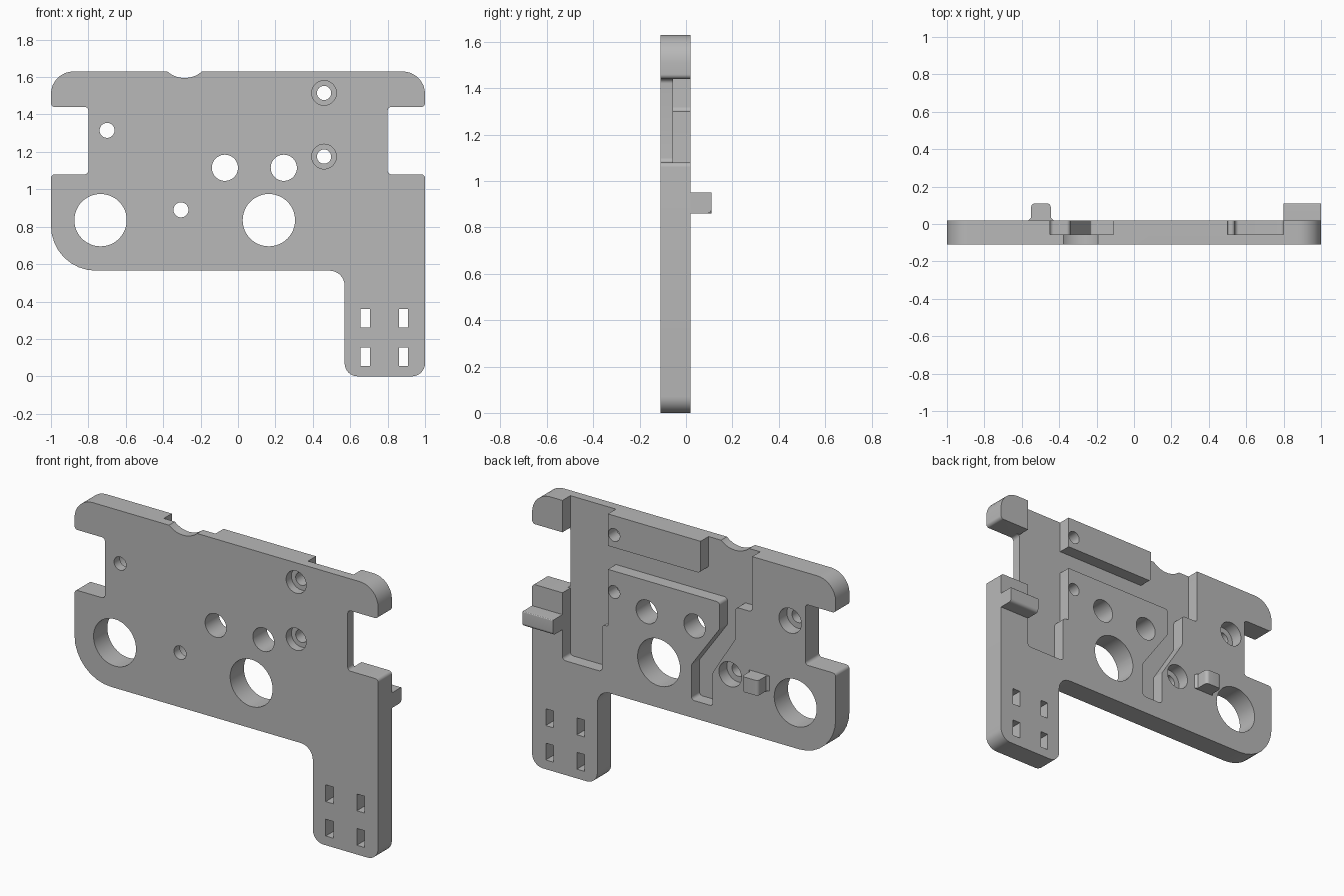
import bpy, bmesh, math
from mathutils import Vector

cube = bpy.data.objects.get("Cube")
if cube:
    bpy.data.objects.remove(cube, do_unlink=True)

FRONT, BACK, FLOOR = -0.11, 0.02, -0.055
SMALL = 0.02

grey = bpy.data.materials.new("plain grey")
grey.use_nodes = True
grey.diffuse_color = (0.48, 0.48, 0.48, 1)
grey.node_tree.nodes["Principled BSDF"].inputs["Base Color"].default_value = grey.diffuse_color


def rounded(corners, default=SMALL, steps=8):
    """Outline with each corner (u, v[, radius]) replaced by a fillet arc."""
    points = []
    count = len(corners)
    for i, corner in enumerate(corners):
        here = Vector(corner[:2])
        radius = corner[2] if len(corner) > 2 else default
        before = (Vector(corners[i - 1][:2]) - here).normalized()
        after = (Vector(corners[(i + 1) % count][:2]) - here).normalized()
        if radius == 0:
            points.append(here)
            continue
        half = before.angle(after) / 2
        centre = here + (before + after).normalized() * radius / math.sin(half)
        reach = radius / math.tan(half)
        start = here + before * reach - centre
        end = here + after * reach - centre
        sweep = start.angle(end)
        for k in range(steps + 1):
            t = k / steps
            arm = start * math.sin((1 - t) * sweep) + end * math.sin(t * sweep)
            points.append(centre + arm / math.sin(sweep))
    return points


def circle(x, z, radius, sides=48):
    turn = math.tau / sides
    return [Vector((x + radius * math.cos(i * turn), z + radius * math.sin(i * turn)))
            for i in range(sides)]


def box(left, right, low, high):
    return [Vector(p) for p in ((left, low), (right, low), (right, high), (left, high))]


def prism(name, outline, low, high, axis="y"):
    """Extrude a flat outline along one axis."""
    place = {"x": lambda p, d: (d, p.x, p.y),
             "y": lambda p, d: (p.x, d, p.y),
             "z": lambda p, d: (p.x, p.y, d)}[axis]
    bm = bmesh.new()
    face = bm.faces.new([bm.verts.new(place(p, low)) for p in outline])
    moved = bmesh.ops.extrude_face_region(bm, geom=[face])["geom"]
    shift = Vector(place(Vector((0, 0)), high - low))
    bmesh.ops.translate(bm, vec=shift, verts=[v for v in moved if isinstance(v, bmesh.types.BMVert)])
    bmesh.ops.recalc_face_normals(bm, faces=bm.faces)
    mesh = bpy.data.meshes.new(name)
    bm.to_mesh(mesh)
    bm.free()
    mesh.materials.append(grey)
    obj = bpy.data.objects.new(name, mesh)
    bpy.context.collection.objects.link(obj)
    return obj


def activate(obj):
    bpy.ops.object.select_all(action="DESELECT")
    obj.select_set(True)
    bpy.context.view_layer.objects.active = obj


def cut(target, outline, low=FRONT - 0.1, high=BACK + 0.1):
    cutter = prism("cutter", outline, low, high)
    cutter.hide_render = True
    activate(target)
    mod = target.modifiers.new("cut", "BOOLEAN")
    mod.operation = "DIFFERENCE"
    mod.solver = "EXACT"
    mod.object = cutter
    bpy.ops.object.modifier_apply(modifier=mod.name)
    bpy.data.objects.remove(cutter, do_unlink=True)


# Plate with side notches and a leg
plate = prism("mounting_plate", rounded([
    (-1, 0.565, 0.24), (0.57, 0.565, 0.08), (0.57, 0, 0.07), (1, 0, 0.07),
    (1, 1.08), (0.8, 1.08), (0.8, 1.44), (1, 1.44),
    (1, 1.63, 0.12), (-1, 1.63, 0.12), (-1, 1.44), (-0.8, 1.44),
    (-0.8, 1.08), (-1, 1.08)]), FRONT, BACK)

# Stepped recess in the back, leaving the upper bar and the raised island
cut(plate, rounded([
    (0.8, 1.7, 0), (0.8, 1.44, 0), (0.85, 1.44, 0), (0.85, 1.08, 0), (0.8, 1.08, 0),
    (0.8, 0.68), (0.54, 0.68), (0.54, 0.96), (0.5, 0.96, 0.01),
    (0.5, 1.3, 0), (-0.235, 1.3), (-0.235, 1.14), (-0.05, 0.88), (-0.05, 0.67),
    (-0.19, 0.67), (-0.19, 0.87), (-0.34, 1.11), (-0.34, 1.3), (-0.45, 1.3),
    (-0.45, 1.7, 0), (-0.11, 1.7, 0), (-0.11, 1.44), (0.5, 1.44, 0), (0.5, 1.7, 0)]),
    low=FLOOR)

# Shallow scoop in the top edge
cut(plate, circle(-0.285, 1.735, 0.14, 64))

# Round through holes
for x, z, radius in ((-0.735, 0.835, 0.14), (0.165, 0.835, 0.14),
                     (-0.07, 1.115, 0.07), (0.245, 1.115, 0.07)):
    cut(plate, circle(x, z, radius))

# Screw holes, counterbored from the front or the back
for z in (1.515, 1.175):
    cut(plate, circle(0.46, z, 0.038))
    cut(plate, circle(0.46, z, 0.066), high=FRONT + 0.05)
for x, z in ((-0.7, 1.315), (-0.305, 0.89)):
    cut(plate, circle(x, z, 0.04))
    cut(plate, circle(x, z, 0.074), low=FLOOR)

# Four slots in the leg
for x in (0.655, 0.86):
    for z in (0.055, 0.26):
        cut(plate, box(x, x + 0.05, z, z + 0.1))

# Tab and peg on the back
tab = prism("back_tab", rounded([
    (0, 0.86, 0), (0.11, 0.86), (0.11, 0.95, 0.005), (0, 0.95, 0)]), 0.8, 1, "x")
peg = prism("back_peg", rounded([
    (-0.57, 0.015, 0), (-0.55, 0.035, 0), (-0.55, 0.11), (-0.445, 0.11),
    (-0.445, 0.035, 0), (-0.425, 0.015, 0)]), 0.86, 0.95, "z")

for obj in (plate, tab, peg):
    activate(obj)
    bpy.ops.object.shade_smooth_by_angle(angle=math.radians(30))
